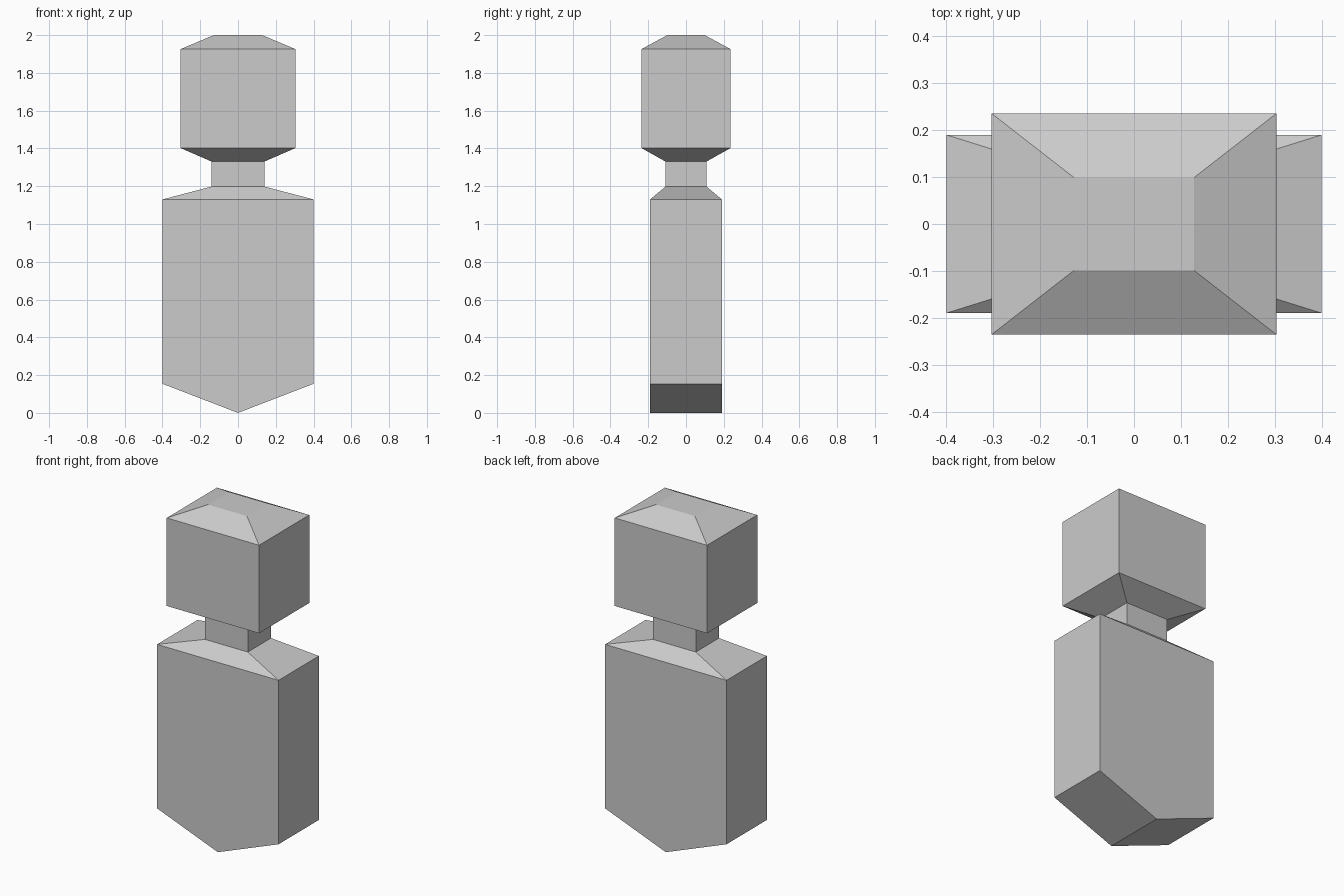
import bpy
import bmesh

cube = bpy.data.objects.get("Cube")
if cube:
    bpy.data.objects.remove(cube, do_unlink=True)

# Single flat colour
grey = bpy.data.materials.new("light grey")
grey.use_nodes = True
colour = (0.6, 0.6, 0.6, 1.0)
grey.diffuse_color = colour
shader = grey.node_tree.nodes["Principled BSDF"]
shader.inputs["Base Color"].default_value = colour
shader.inputs["Roughness"].default_value = 0.8


def loft(name, sections, cap_top=False):
    """Join rectangular sections (half width, half depth, height), bottom to top."""
    bm = bmesh.new()
    rings = []
    for w, d, z in sections:
        corners = ((-w, -d), (w, -d), (w, d), (-w, d))
        rings.append([bm.verts.new((x, y, z)) for x, y in corners])
    for low, high in zip(rings, rings[1:]):
        for i in range(4):
            j = (i + 1) % 4
            bm.faces.new((low[i], low[j], high[j], high[i]))
    if cap_top:
        bm.faces.new(rings[-1])
    # Merging a zero-width section turns it into a ridge
    bmesh.ops.remove_doubles(bm, verts=bm.verts, dist=0.0001)
    # Dissolve only the vertical seams left in flat end walls
    bmesh.ops.dissolve_limit(bm, angle_limit=0.001, verts=bm.verts, edges=bm.edges)
    bmesh.ops.recalc_face_normals(bm, faces=bm.faces)
    mesh = bpy.data.meshes.new(name)
    bm.to_mesh(mesh)
    bm.free()
    mesh.materials.append(grey)
    obj = bpy.data.objects.new(name, mesh)
    bpy.context.collection.objects.link(obj)
    return obj


NECK = (0.141, 0.109)
NECK_BASE, NECK_TOP = 1.198, 1.331

# Body: ridge underneath, straight walls, sloping shoulders
loft("body", [(0, 0.19, 0), (0.4, 0.19, 0.154), (0.4, 0.19, 1.13), (*NECK, NECK_BASE)])

# Neck: short block between the shoulders and the head
loft("neck", [(*NECK, NECK_BASE), (*NECK, NECK_TOP)])

# Head: tapered jaw, straight walls, bevelled crown
loft("head", [(*NECK, NECK_TOP), (0.304, 0.236, 1.402), (0.304, 0.236, 1.926),
              (0.128, 0.099, 2.0)], cap_top=True)
